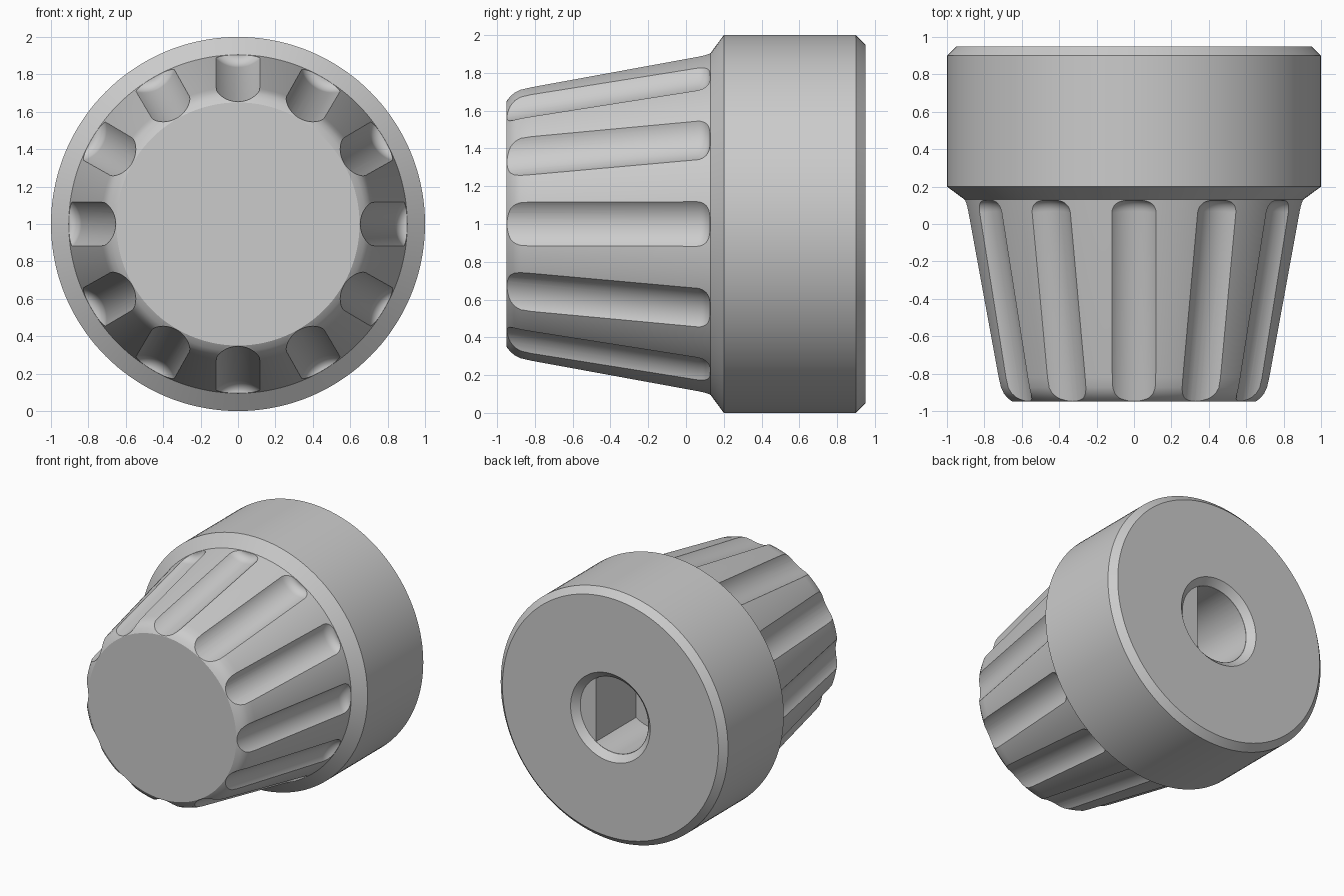
import bpy, bmesh
from math import pi, sin, cos, atan2
from mathutils import Matrix, Vector

if "Cube" in bpy.data.objects:
    bpy.data.objects.remove(bpy.data.objects["Cube"], do_unlink=True)

LIFT = Matrix.Translation((0, 0, 1))


def lathe(profile, steps):
    """Closed solid turned about the y axis from (y, radius) points."""
    bm = bmesh.new()
    verts = [bm.verts.new((0, y, r)) for y, r in profile]
    edges = [bm.edges.new(pair) for pair in zip(verts, verts[1:])]
    bmesh.ops.spin(bm, geom=verts + edges, cent=(0, 0, 0), axis=(0, 1, 0),
                   angle=2 * pi, steps=steps)
    bmesh.ops.remove_doubles(bm, verts=bm.verts, dist=1e-5)
    bmesh.ops.recalc_face_normals(bm, faces=bm.faces)
    return bm


def make_object(name, bm):
    mesh = bpy.data.meshes.new(name)
    bm.to_mesh(mesh)
    bm.free()
    obj = bpy.data.objects.new(name, mesh)
    bpy.context.collection.objects.link(obj)
    return obj


# Knob body: rounded nose, tapered grip, wide collar, recessed socket mouth
front, grip_end, back = -0.95, 0.13, 0.95
nose = [(front, 0), (front, 0.65), (-0.93, 0.681), (-0.905, 0.704),
        (-0.875, 0.72), (-0.82, 0.733)]
collar = [(grip_end, 0.905), (0.2, 1), (0.9, 1), (back, 0.95)]
mouth = [(back, 0.35), (0.9, 0.3), (0.9, 0)]
knob = make_object("knob_body", lathe(nose + collar + mouth, 144))

# Flute cutters: rods tilted along the grip taper, with a rounded inner end
radius, depth, round_len = 0.17, 0.055, 0.07
rod = [(-1.25, 0), (-1.25, radius)]
for i in range(9):
    a = i / 8 * pi / 2
    rod.append((round_len * (sin(a) - 1), radius - depth * (1 - cos(a))))
rod.append((0, 0))

tilt = atan2(0.905 - 0.733, grip_end + 0.82)
end = Vector((0, grip_end - 0.003, 0.904))
end += Vector((0, -sin(tilt), cos(tilt))) * (radius - depth)
place = Matrix.Translation(end) @ Matrix.Rotation(tilt, 4, 'X')

flutes = bmesh.new()
for i in range(12):
    one = lathe(rod, 72)
    one.transform(Matrix.Rotation(i * pi / 6, 4, 'Y') @ place)
    temp = bpy.data.meshes.new("flute")
    one.to_mesh(temp)
    one.free()
    flutes.from_mesh(temp)
    bpy.data.meshes.remove(temp)
flute_cutter = make_object("flute_cutter", flutes)

# Shaft socket cutter: round bore with one flat side
bore = lathe([(0.4, 0), (0.4, 0.298), (0.93, 0.298), (0.93, 0)], 96)
cut = bmesh.ops.bisect_plane(
    bore, geom=bore.verts[:] + bore.edges[:] + bore.faces[:],
    plane_co=(0.16, 0, 0), plane_no=(1, 0, 0), clear_outer=True)
rim = [e for e in cut["geom_cut"] if isinstance(e, bmesh.types.BMEdge)]
bmesh.ops.holes_fill(bore, edges=rim, sides=0)
bmesh.ops.recalc_face_normals(bore, faces=bore.faces)
socket_cutter = make_object("socket_cutter", bore)

# Carve the flutes and socket, then drop the cutters
cutters = [flute_cutter, socket_cutter]
for cutter in cutters:
    cutter.hide_render = True
    mod = knob.modifiers.new(cutter.name, 'BOOLEAN')
    mod.operation = 'DIFFERENCE'
    mod.solver = 'EXACT'
    mod.object = cutter
bpy.context.view_layer.update()
graph = bpy.context.evaluated_depsgraph_get()
carved = bpy.data.meshes.new_from_object(knob.evaluated_get(graph))
knob.modifiers.clear()
knob.data = carved
for cutter in cutters:
    bpy.data.objects.remove(cutter, do_unlink=True)
carved.transform(LIFT)

# Plain grey finish
grey = bpy.data.materials.new("plain_grey")
grey.use_nodes = True
colour = (0.6, 0.6, 0.6, 1)
grey.diffuse_color = colour
grey.node_tree.nodes["Principled BSDF"].inputs["Base Color"].default_value = colour
carved.materials.clear()
carved.materials.append(grey)

bpy.ops.object.select_all(action='DESELECT')
knob.select_set(True)
bpy.context.view_layer.objects.active = knob
bpy.ops.object.shade_smooth_by_angle(angle=pi / 6)
